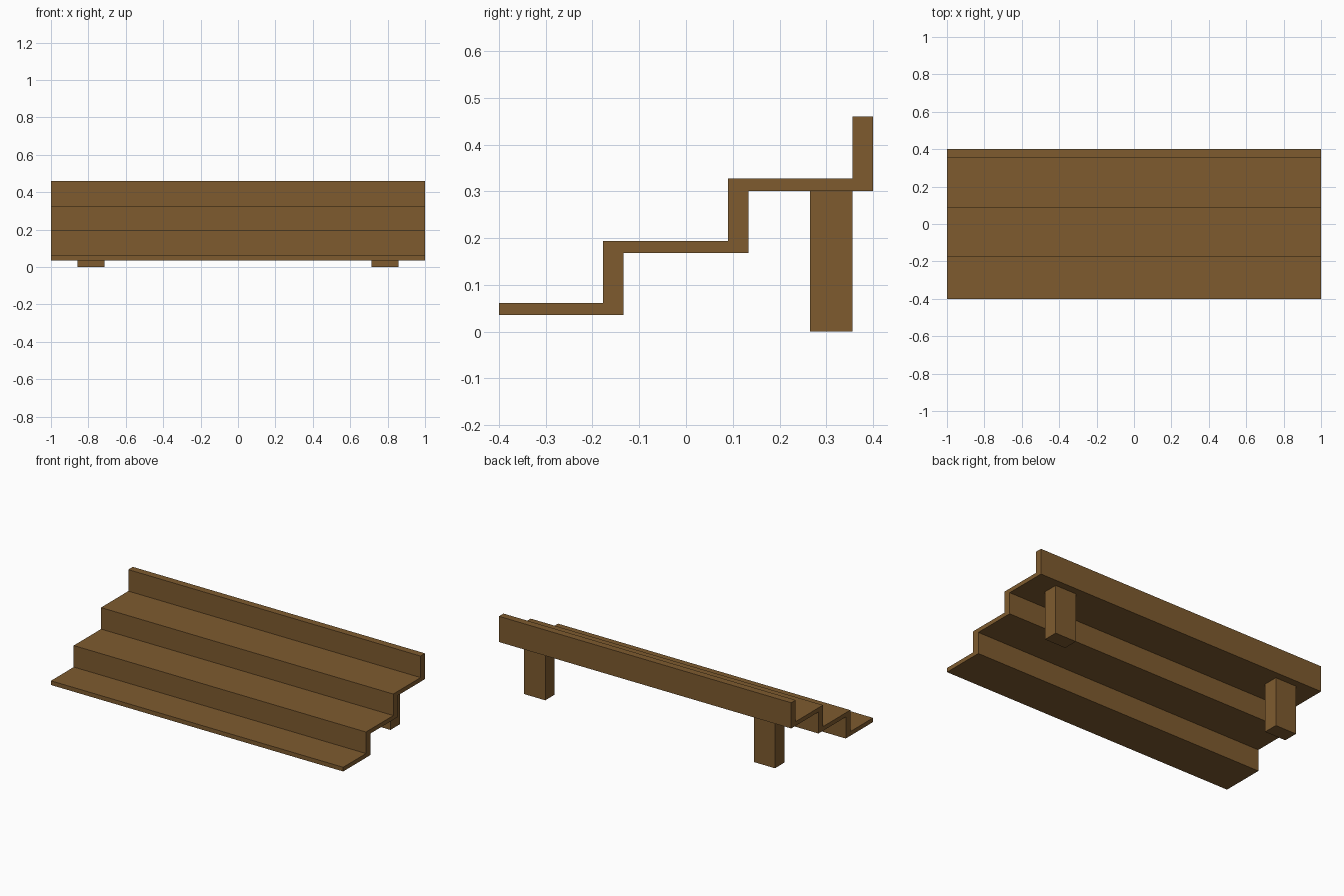
import bpy, bmesh
from mathutils import Matrix

if "Cube" in bpy.data.objects:
    bpy.data.objects.remove(bpy.data.objects["Cube"])

wood = bpy.data.materials.new("brown_wood")
wood.diffuse_color = (0.21, 0.105, 0.028, 1)
wood.use_nodes = True
wood.node_tree.nodes["Principled BSDF"].inputs["Base Color"].default_value = wood.diffuse_color


def finish(name, bm):
    bmesh.ops.recalc_face_normals(bm, faces=bm.faces)
    me = bpy.data.meshes.new(name)
    bm.to_mesh(me)
    bm.free()
    me.materials.append(wood)
    bpy.context.collection.objects.link(bpy.data.objects.new(name, me))


def box(name, lo, hi):
    bm = bmesh.new()
    size = [h - l for l, h in zip(lo, hi)]
    mid = [(h + l) / 2 for l, h in zip(lo, hi)]
    bmesh.ops.create_cube(bm, size=1, matrix=Matrix.Translation(mid) @ Matrix.Diagonal((*size, 1)))
    finish(name, bm)


# Stepped body: one zigzag cross-section (treads and risers) swept along x
RUN, RISE, STEPS = 0.2667, 0.133, 3
BOARD, TREAD = 0.044, 0.026
Y0, Z0 = -0.4, 0.035
upper, lower = [(Y0, Z0 + TREAD)], [(Y0, Z0)]
for i in range(1, STEPS + 1):
    back = Y0 + i * RUN
    z = Z0 + (i - 1) * RISE
    top = z + RISE + TREAD
    upper += [(back - BOARD, z + TREAD), (back - BOARD, top)]
    lower += [(back, z), (back, z + RISE if i < STEPS else top)]
profile = lower + upper[::-1]

bm = bmesh.new()
face = bm.faces.new([bm.verts.new((-1, y, z)) for y, z in profile])
ext = bmesh.ops.extrude_face_region(bm, geom=[face], use_keep_orig=True)
bmesh.ops.translate(bm, vec=(2, 0, 0), verts=[v for v in ext["geom"] if isinstance(v, bmesh.types.BMVert)])
finish("stepped_body", bm)

# Rear legs under the top tread
for side, x in (("left", -0.786), ("right", 0.786)):
    box(side + "_rear_leg", (x - 0.072, 0.265, 0), (x + 0.072, 0.356, Z0 + 2 * RISE))
